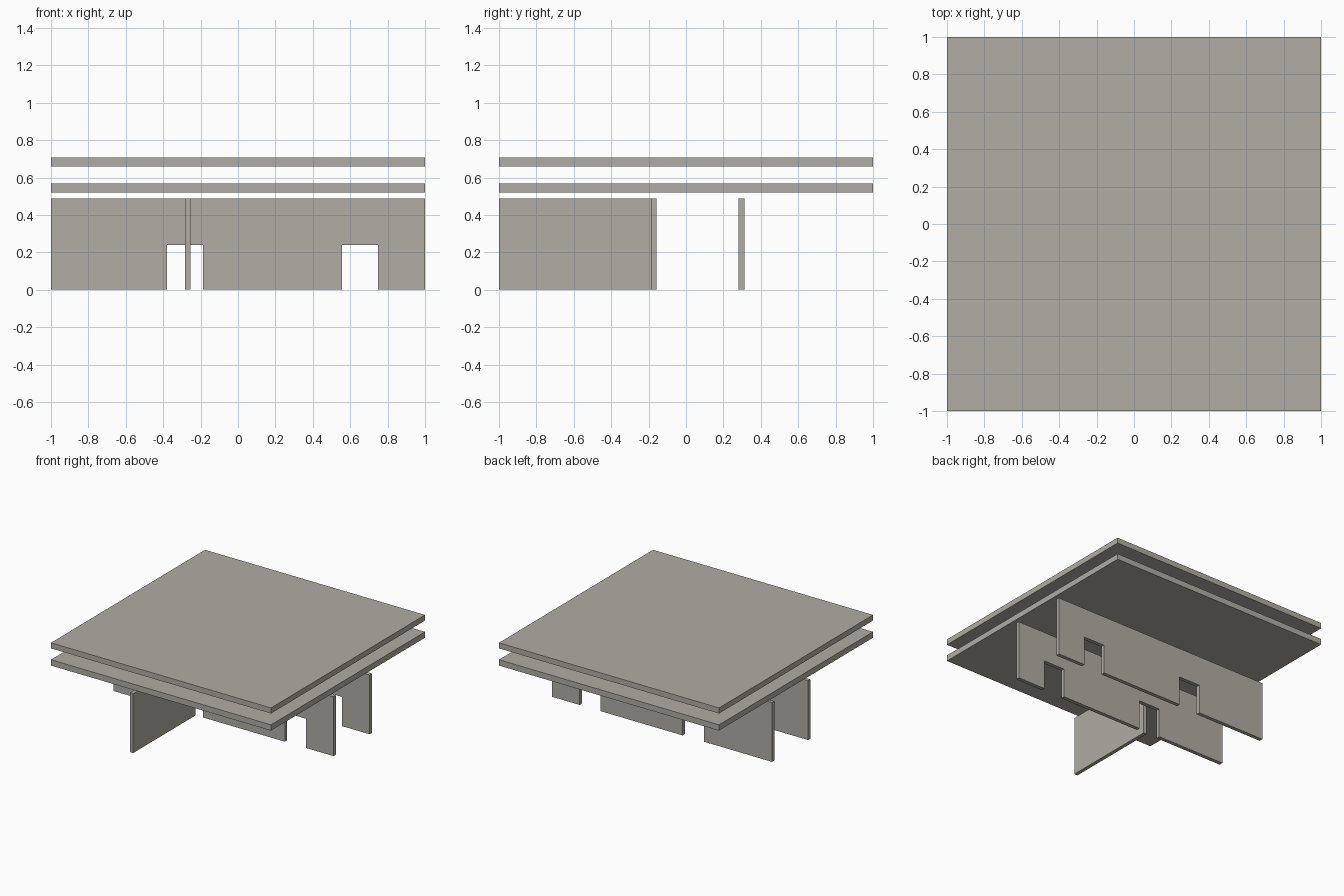
import bpy, bmesh

cube = bpy.data.objects.get("Cube")
if cube:
    bpy.data.objects.remove(cube, do_unlink=True)

# Single warm grey concrete colour
concrete = bpy.data.materials.new("warm_grey_concrete")
concrete.use_nodes = True
colour = (0.434, 0.418, 0.371, 1.0)
concrete.diffuse_color = colour
concrete.node_tree.nodes["Principled BSDF"].inputs["Base Color"].default_value = colour

WALL_TOP = 0.487
DOOR_TOP = 0.24
DOORS = [(-0.38, -0.188), (0.557, 0.748)]


def extrude_profile(name, profile, y0, y1):
    """Extrude an x-z outline from y0 to y1."""
    bm = bmesh.new()
    face = bm.faces.new([bm.verts.new((x, y0, z)) for x, z in profile])
    new = bmesh.ops.extrude_face_region(bm, geom=[face])["geom"]
    verts = [v for v in new if isinstance(v, bmesh.types.BMVert)]
    bmesh.ops.translate(bm, verts=verts, vec=(0, y1 - y0, 0))
    bmesh.ops.recalc_face_normals(bm, faces=bm.faces)
    mesh = bpy.data.meshes.new(name)
    bm.to_mesh(mesh)
    bm.free()
    mesh.materials.append(concrete)
    obj = bpy.data.objects.new(name, mesh)
    bpy.context.collection.objects.link(obj)
    return obj


def box(name, x0, x1, y0, y1, z0, z1):
    return extrude_profile(name, [(x0, z0), (x1, z0), (x1, z1), (x0, z1)], y0, y1)


# Ceiling and roof slabs
box("ceiling_slab", -1, 1, -1, 1, 0.519, 0.567)
box("roof_slab", -1, 1, -1, 1, 0.66, 0.706)

# Two long walls with doorways notched into the bottom edge
outline = [(-1, 0)]
for a, b in DOORS:
    outline += [(a, 0), (a, DOOR_TOP), (b, DOOR_TOP), (b, 0)]
outline += [(1, 0), (1, WALL_TOP), (-1, WALL_TOP)]
extrude_profile("front_corridor_wall", outline, -0.188, -0.157)
extrude_profile("back_corridor_wall", outline, 0.281, 0.312)

# Cross wall dividing the front rooms
box("divider_wall", -0.283, -0.253, -1, -0.188, 0, WALL_TOP)
